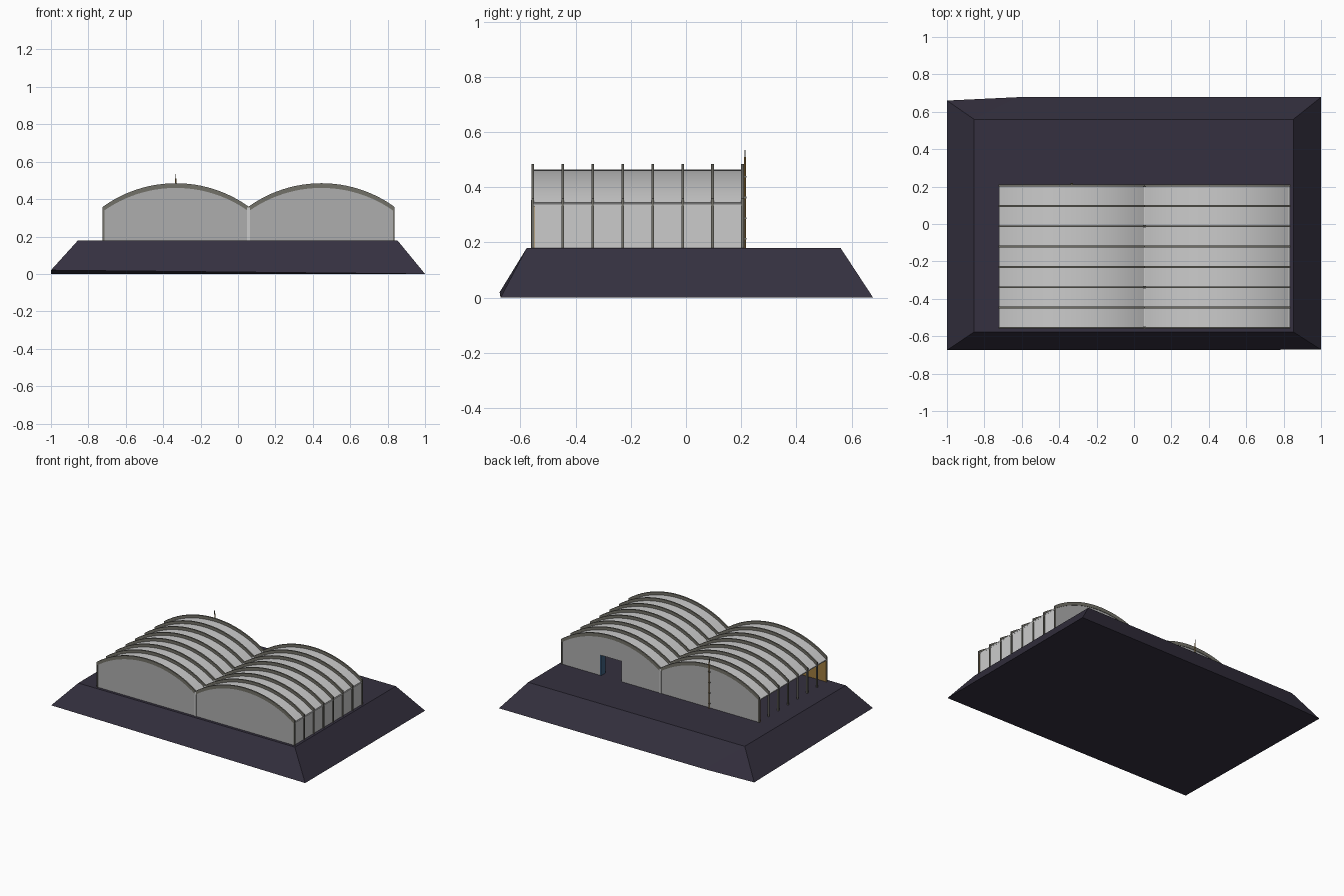
import bpy, bmesh, math

if "Cube" in bpy.data.objects:
    bpy.data.objects.remove(bpy.data.objects["Cube"])

def material(name, rgb):
    m = bpy.data.materials.new(name)
    m.diffuse_color = (*rgb, 1)
    m.use_nodes = True
    m.node_tree.nodes["Principled BSDF"].inputs["Base Color"].default_value = m.diffuse_color
    return m

EARTH = material("dark_earth", (0.035, 0.03, 0.05))
STEEL = material("rib_steel", (0.17, 0.165, 0.14))
AMBER = material("amber_lining", (0.35, 0.2, 0.05))
BLUE = material("blue_door", (0.05, 0.12, 0.22))
WALL = material("wall_grey", (0.42, 0.42, 0.42))

def finish(name, bm, mat=None, smooth=False):
    bmesh.ops.recalc_face_normals(bm, faces=bm.faces)
    me = bpy.data.meshes.new(name)
    bm.to_mesh(me)
    bm.free()
    ob = bpy.data.objects.new(name, me)
    bpy.context.collection.objects.link(ob)
    if mat:
        me.materials.append(mat)
    if smooth:
        bpy.ops.object.select_all(action='DESELECT')
        ob.select_set(True)
        bpy.context.view_layer.objects.active = ob
        bpy.ops.object.shade_smooth_by_angle(angle=math.radians(30))
    return ob

def slab(name, profile, y0, y1, mat=None):
    """Extrude an xz outline from y0 to y1."""
    bm = bmesh.new()
    f = bm.faces.new([bm.verts.new((x, y0, z)) for x, z in profile])
    ext = bmesh.ops.extrude_face_region(bm, geom=[f])
    verts = [v for v in ext["geom"] if isinstance(v, bmesh.types.BMVert)]
    bmesh.ops.translate(bm, verts=verts, vec=(0, y1 - y0, 0))
    return finish(name, bm, mat)

def box(name, x0, x1, y0, y1, z0, z1, mat=None):
    return slab(name, [(x0, z0), (x1, z0), (x1, z1), (x0, z1)], y0, y1, mat)

GROUND, EAVE, RISE, HALF, N = 0.18, 0.36, 0.125, 0.389, 24
FRONT, BACK = -0.56, 0.21
R = (HALF ** 2 + RISE ** 2) / (2 * RISE)
BAYS = {"left": -0.332, "right": 0.446}

def arc(cx, drop=0.0, half=HALF):
    """Points along a bay's arch, left to right, lowered by drop."""
    a = math.asin(half / R)
    return [(cx + R * math.sin(t), EAVE + RISE - R + R * math.cos(t) - drop)
            for t in (-a + 2 * a * i / N for i in range(N + 1))]

def strip(name, cx, d0, d1, y0, y1, mat=None):
    """Curved band between two arch lines."""
    bm = bmesh.new()
    rings = []
    for (x, za), (_, zb) in zip(arc(cx, d0), arc(cx, d1)):
        rings.append([bm.verts.new(p) for p in
                      ((x, y0, za), (x, y1, za), (x, y1, zb), (x, y0, zb))])
    for a, b in zip(rings, rings[1:]):
        for i in range(4):
            j = (i + 1) % 4
            bm.faces.new((a[i], a[j], b[j], b[i]))
    bm.faces.new(rings[0])
    bm.faces.new(rings[-1])
    return finish(name, bm, mat, True)

# sloped earth platform
bm = bmesh.new()
low = [bm.verts.new(p) for p in ((-1, -.675, .02), (1, -.672, 0), (1, .678, 0),
                                 (-.62, .678, 0), (-1, .66, 0))]
top = [bm.verts.new(p) for p in ((-.855, -.577, GROUND), (.852, -.577, GROUND),
                                 (.852, .56, GROUND), (-.855, .56, GROUND))]
bm.faces.new(top)
bm.faces.new((low[0], low[1], top[1], top[0]))
bm.faces.new((low[1], low[2], top[2], top[1]))
bm.faces.new((low[2], low[3], top[3], top[2]))
bm.faces.new((low[3], low[4], top[3]))
bm.faces.new((low[4], low[0], top[0], top[3]))
bm.faces.new((low[0], low[4], low[3]))
bm.faces.new((low[0], low[3], low[2], low[1]))
finish("platform", bm, EARTH)

# roofs, end walls and amber lining for each bay
for side, cx in BAYS.items():
    strip(side + "_roof", cx, 0.021, 0.028, FRONT + 0.004, BACK - 0.004)
    x0, x1 = cx - HALF, cx + HALF
    over = arc(cx, 0.025)[::-1]
    slab(side + "_front_wall", [(x0, GROUND), (x1, GROUND)] + over,
         FRONT + 0.003, FRONT + 0.009, WALL)
    slab(side + "_front_lining", [(x0, GROUND), (x1, GROUND)] + arc(cx, 0.029)[::-1],
         FRONT + 0.009, FRONT + 0.012, AMBER)
    door = [(0.365, GROUND), (0.365, 0.325), (0.53, 0.325), (0.53, GROUND)]
    notch = door if side == "right" else []
    slab(side + "_back_wall", [(x0, GROUND)] + notch + [(x1, GROUND)] + over,
         BACK - 0.009, BACK - 0.003, WALL)

# right side wall; the left side stays open between its posts
box("right_side_wall", 0.826, 0.832, FRONT + 0.004, BACK - 0.004, GROUND, 0.345)

# repeated arch frames: curved ribs with posts at the eaves and valley
for i in range(8):
    y = FRONT + 0.005 + i * (BACK - FRONT - 0.01) / 7
    y0, y1 = y - 0.005, y + 0.005
    for side, cx in BAYS.items():
        strip(f"{side}_rib_{i}", cx, 0.0, 0.025, y0, y1, STEEL)
    box(f"left_post_{i}", -0.724, -0.714, y0, y1, GROUND, EAVE - 0.002, STEEL)
    box(f"right_post_{i}", 0.829, 0.838, y0, y1, GROUND, EAVE - 0.002, STEEL)
    box(f"valley_post_{i}", 0.049, 0.063, y0 - 0.001, y1 + 0.001, GROUND, EAVE - 0.006)

# pale gutter along the valley
box("valley_gutter", 0.049, 0.063, FRONT + 0.005, BACK - 0.005, 0.332, 0.341)

# blue door leaf swung inward and amber corner trim
box("door_leaf", 0.524, 0.53, BACK - 0.05, BACK - 0.001, GROUND, 0.325, BLUE)
box("corner_trim", -0.722, -0.716, BACK - 0.016, BACK - 0.010, GROUND, 0.335, AMBER)

# thin mast at the back of the left bay
def rod(name, x, y, z0, z1, r, mat):
    bm = bmesh.new()
    bmesh.ops.create_cone(bm, cap_ends=True, segments=8, radius1=r, radius2=r, depth=z1 - z0)
    bmesh.ops.translate(bm, verts=bm.verts, vec=(x, y, (z0 + z1) / 2))
    return finish(name, bm, mat, True)

rod("mast", -0.332, BACK + 0.004, GROUND, 0.51, 0.004, AMBER)
rod("mast_tip", -0.335, BACK + 0.004, 0.505, 0.535, 0.002, STEEL)
for k in range(4):
    z = 0.21 + k * 0.075
    box(f"mast_bracket_{k}", -0.339, -0.325, BACK - 0.004, BACK + 0.009, z, z + 0.006, STEEL)
